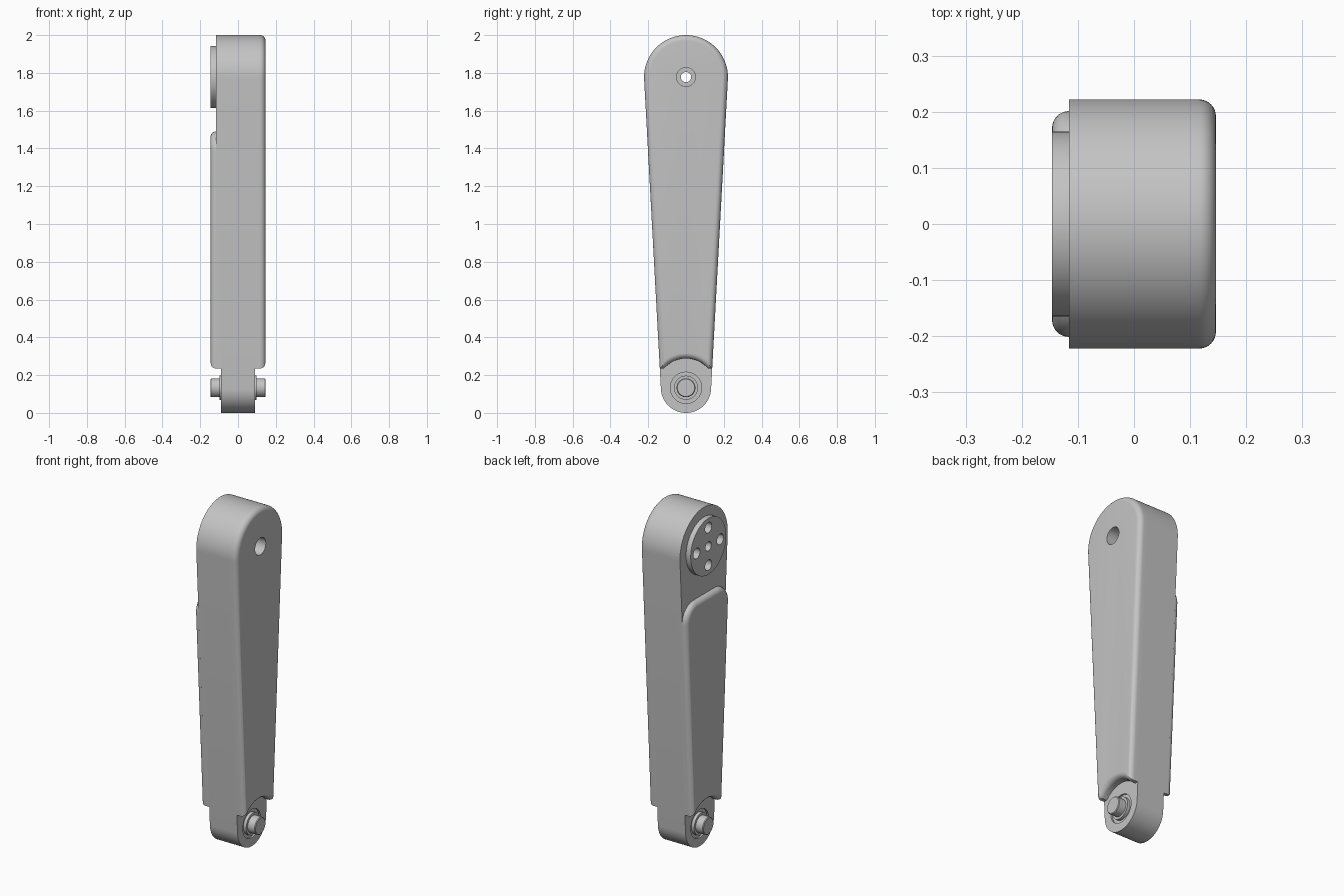
import bpy, bmesh, math

if "Cube" in bpy.data.objects:
    bpy.data.objects.remove(bpy.data.objects["Cube"], do_unlink=True)

grey = bpy.data.materials.new("light_grey_metal")
grey.use_nodes = True
COLOUR = (0.55, 0.55, 0.55, 1)
grey.diffuse_color = COLOUR
grey.node_tree.nodes["Principled BSDF"].inputs["Base Color"].default_value = COLOUR

# Main dimensions of the tapered arm
TOP_Z, TOP_R = 1.778, 0.222
PIN_Z, PIN_R = 0.133, 0.133
SHELF_Z, SCOOP_R = 0.235, 0.155
PANEL_Z, CORNER_R = 1.49, 0.10
CORE_X, BACK_X, FACE_X, FILLET = 0.09, -0.116, 0.146, 0.03
TAPER = math.asin((TOP_R - PIN_R) / (TOP_Z - PIN_Z))


def half_width(z, inset):
    """Half width of the straight tapered sides, moved in by inset."""
    return (PIN_R - inset) / math.cos(TAPER) + (z - PIN_Z) * math.tan(TAPER)


def arc(cy, cz, r, start, end, steps):
    return [(cy + r * math.cos(start + (end - start) * i / steps),
             cz + r * math.sin(start + (end - start) * i / steps))
            for i in range(steps + 1)]


def round_top(inset):
    return arc(0, TOP_Z, TOP_R - inset, -TAPER, math.pi + TAPER, 48)


def panel_top(inset):
    cz = PANEL_Z - CORNER_R
    cy = half_width(cz, 0) - CORNER_R
    r = CORNER_R - inset
    return arc(cy, cz, r, -TAPER, math.pi / 2, 14) + \
        arc(-cy, cz, r, math.pi / 2, math.pi + TAPER, 14)


def round_bottom(inset):
    return arc(0, PIN_Z, PIN_R - inset, math.pi + TAPER, 2 * math.pi - TAPER, 40)


def scooped_bottom(inset):
    """Flat shelves at both sides with an arch over the joint."""
    edge = half_width(SHELF_Z + inset, inset)
    r = SCOOP_R + inset
    pts = []
    for i in range(41):
        y = edge * (i / 20 - 1)
        arch = PIN_Z + math.sqrt(max(r * r - y * y, 0))
        pts.append((y, max(SHELF_Z + inset, arch)))
    return pts


def finish(obj):
    obj.data.materials.clear()
    obj.data.materials.append(grey)
    bpy.ops.object.select_all(action='DESELECT')
    obj.select_set(True)
    bpy.context.view_layer.objects.active = obj
    bpy.ops.object.shade_smooth_by_angle(angle=math.radians(32))


def loft(name, layers, top, bottom):
    """Skin the outline through layers of (x, inset) and cap both ends."""
    bm = bmesh.new()
    rings = [[bm.verts.new((x, y, z)) for y, z in top(d) + bottom(d)]
             for x, d in layers]
    n = len(rings[0])
    for a, b in zip(rings, rings[1:]):
        for i in range(n):
            j = (i + 1) % n
            bm.faces.new((a[i], a[j], b[j], b[i]))
    bm.faces.new(rings[0])
    bm.faces.new(rings[-1])
    bmesh.ops.remove_doubles(bm, verts=bm.verts, dist=0.00002)
    bmesh.ops.recalc_face_normals(bm, faces=bm.faces)
    mesh = bpy.data.meshes.new(name)
    bm.to_mesh(mesh)
    bm.free()
    obj = bpy.data.objects.new(name, mesh)
    bpy.context.collection.objects.link(obj)
    return obj


def cylinder(name, r, x0, x1, z, y=0, sides=48):
    bpy.ops.mesh.primitive_cylinder_add(
        vertices=sides, radius=r, depth=x1 - x0,
        location=((x0 + x1) / 2, y, z), rotation=(0, math.pi / 2, 0))
    obj = bpy.context.object
    obj.name = name
    return obj


def cut(obj, r, x0, x1, z, y=0):
    """Drill a round hole along x."""
    cutter = cylinder("drill", r, x0, x1, z, y, 32)
    mod = obj.modifiers.new("hole", 'BOOLEAN')
    mod.operation, mod.solver, mod.object = 'DIFFERENCE', 'EXACT', cutter
    bpy.context.view_layer.objects.active = obj
    bpy.ops.object.modifier_apply(modifier=mod.name)
    bpy.data.objects.remove(cutter, do_unlink=True)


def fillet_layers(start, face):
    """Straight wall from start, then a quarter-round onto the face."""
    side = 1 if face > start else -1
    layers = [(start, 0)]
    for i in range(9):
        a = math.pi / 2 * i / 8
        layers.append((face - side * FILLET * (1 - math.sin(a)),
                       FILLET * (1 - math.cos(a))))
    return layers


# Arm: full-length core, rounded cover on one face, stepped panel on the other
core = loft("arm_core", [(-CORE_X, 0), (CORE_X, 0)], round_top, round_bottom)
cover = loft("left_cover", fillet_layers(CORE_X, FACE_X), round_top, scooped_bottom)
backing = loft("right_backing", [(BACK_X, 0), (-CORE_X, 0)], round_top, scooped_bottom)
panel = loft("right_panel", fillet_layers(BACK_X + 0.001, -FACE_X), panel_top, scooped_bottom)

# Output disc on the upper joint
disc = cylinder("joint_disc", 0.165, -FACE_X, BACK_X, TOP_Z, sides=64)

# Centre bore through everything, with a wide counterbore on the cover side
for part in (core, cover, backing, disc):
    cut(part, 0.027, -0.3, 0.3, TOP_Z)
for part in (core, cover):
    cut(part, 0.05, 0.0, 0.3, TOP_Z)

# Four screw holes around the disc
for i in range(4):
    a = i * math.pi / 2
    for part in (disc, backing):
        cut(part, 0.031, -0.3, -0.05, TOP_Z + 0.11 * math.sin(a), 0.11 * math.cos(a))

# Bearing recesses in the lower joint
for x0, x1 in ((CORE_X - 0.01, 0.2), (-0.2, -CORE_X + 0.01)):
    cut(core, 0.083, x0, x1, PIN_Z)

# Bearing collar and hinge pin
collar = cylinder("bearing_collar", 0.064, -0.098, 0.098, PIN_Z)
pin = cylinder("hinge_pin", 0.05, -FACE_X, FACE_X, PIN_Z)
bevel = pin.modifiers.new("chamfer", 'BEVEL')
bevel.width, bevel.segments = 0.004, 1
bpy.context.view_layer.objects.active = pin
bpy.ops.object.modifier_apply(modifier=bevel.name)

for part in (core, cover, backing, panel, disc, collar, pin):
    finish(part)
